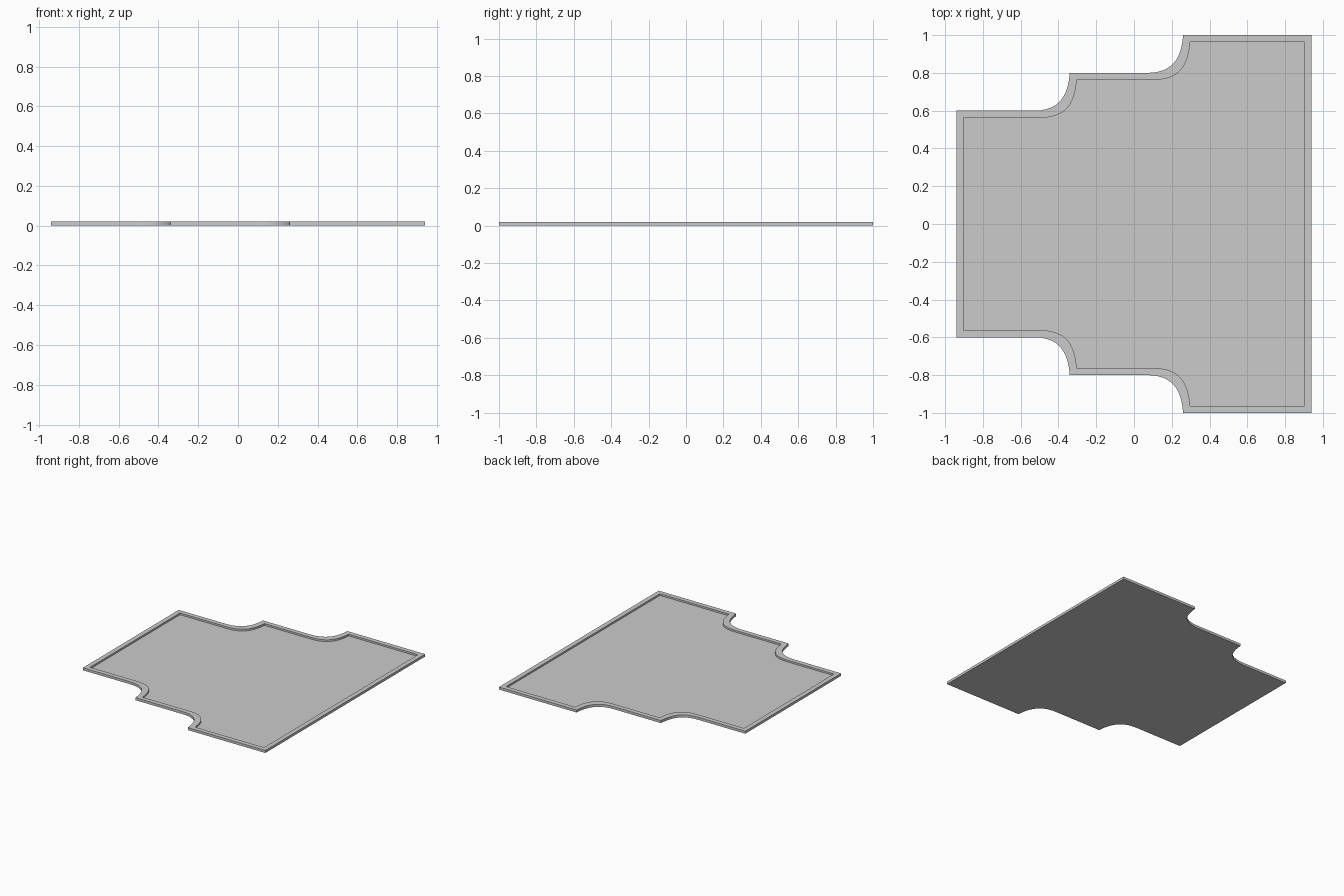
import bpy, bmesh
from mathutils import Vector

if "Cube" in bpy.data.objects:
    bpy.data.objects.remove(bpy.data.objects["Cube"])

HEIGHT, FLOOR, RIM = 0.02, 0.006, 0.037


def bend(dx, dy, n=10):
    """Concave scoop joining two steps of the outline."""
    p = [Vector(c) for c in ((-0.53, 0.6), (-0.41, 0.6), (-0.35, 0.66), (-0.34, 0.8))]
    pts = []
    for i in range(n + 1):
        t = i / n
        s = 1 - t
        q = p[0]*s**3 + p[1]*3*s*s*t + p[2]*3*s*t*t + p[3]*t**3
        pts.append((q.x + dx, q.y + dy))
    return pts


# Half outline, left to right; inner line is stepped in by the rim width
half = [(-0.94, 0.6)] + bend(0, 0) + bend(0.6, 0.2) + [(0.94, 1.0)]
half_in = [(x + (-RIM if x > 0.9 else RIM), y - RIM) for x, y in half]


def mirrored(h):
    return h + [(x, -y) for x, y in reversed(h)]


outer, inner = mirrored(half), mirrored(half_in)

bm = bmesh.new()


def ring(pts, z):
    return [bm.verts.new((x, y, z)) for x, y in pts]


def bridge(a, b):
    n = len(a)
    for i in range(n):
        j = (i + 1) % n
        bm.faces.new((a[i], a[j], b[j], b[i]))


# Underside, outer wall, rim top, inner wall and recessed floor
rings = [ring(outer, 0), ring(outer, HEIGHT), ring(inner, HEIGHT), ring(inner, FLOOR)]
for a, b in zip(rings, rings[1:]):
    bridge(a, b)
bm.faces.new(rings[0])
bm.faces.new(rings[-1])
bmesh.ops.triangulate(bm, faces=[f for f in bm.faces if len(f.verts) > 4])
bmesh.ops.recalc_face_normals(bm, faces=bm.faces)

mesh = bpy.data.meshes.new("stepped_tray")
bm.to_mesh(mesh)
bm.free()
tray = bpy.data.objects.new("stepped_tray", mesh)
bpy.context.collection.objects.link(tray)
